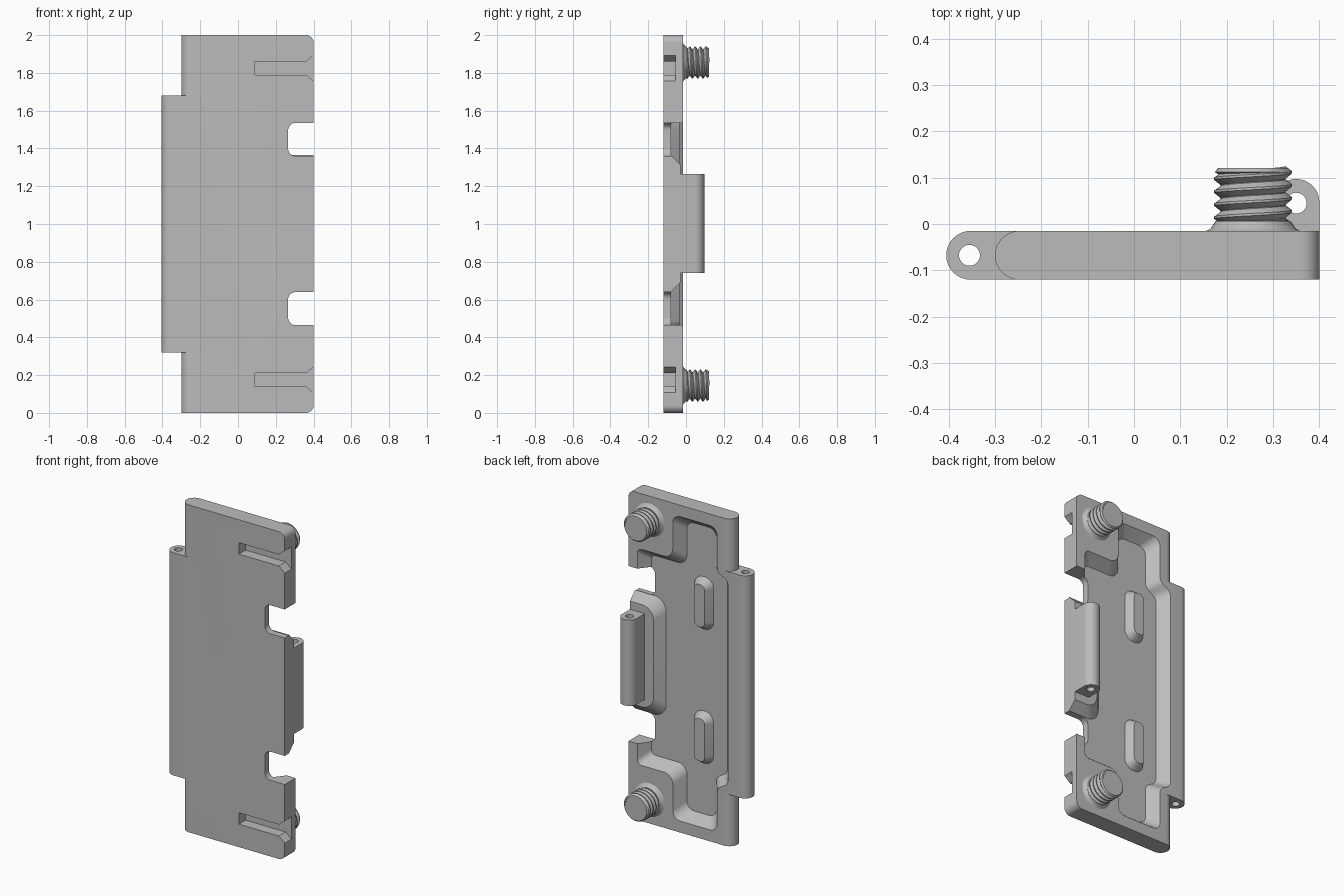
import bpy, bmesh, math
from mathutils import Vector, Matrix

cube = bpy.data.objects.get("Cube")
if cube:
    bpy.data.objects.remove(cube, do_unlink=True)

grey = bpy.data.materials.new("plain grey")
grey.use_nodes = True
grey.diffuse_color = (0.5, 0.5, 0.5, 1)
grey.node_tree.nodes["Principled BSDF"].inputs["Base Color"].default_value = (0.5, 0.5, 0.5, 1)

FRONT, BACK, FLOOR = -0.12, -0.015, -0.08


def rounded(corners, inset=0.0, steps=10):
    """Counter-clockwise corners (u, v, radius), moved inward and rounded."""
    pts = [Vector(c[:2]) for c in corners]
    out = []
    for i, c in enumerate(corners):
        d1 = (pts[i] - pts[i - 1]).normalized()
        d2 = (pts[(i + 1) % len(pts)] - pts[i]).normalized()
        n1, n2 = Vector((-d1.y, d1.x)), Vector((-d2.y, d2.x))
        mitre = (n1 + n2) / (1 + n1.dot(n2))
        p = pts[i] + mitre * inset
        r = c[2] if len(c) > 2 else 0
        if not r:
            out.append(p)
            continue
        turn = math.atan2(d1.x * d2.y - d1.y * d2.x, d1.dot(d2))
        s = math.copysign(r, turn)
        centre = p + mitre * s
        for k in range(steps + 1):
            out.append(centre - Matrix.Rotation(turn * k / steps, 2) @ n1 * s)
    return out


def prism(name, low, high, a, b, axis):
    """Loft between two matching loops at heights a and b along y or z."""
    place = (lambda p, h: (p.x, h, p.y)) if axis == "y" else (lambda p, h: (p.x, p.y, h))
    bm = bmesh.new()
    lo = [bm.verts.new(place(p, a)) for p in low]
    hi = [bm.verts.new(place(p, b)) for p in high]
    bm.faces.new(lo)
    bm.faces.new(hi)
    n = len(lo)
    for i in range(n):
        j = (i + 1) % n
        bm.faces.new((lo[i], lo[j], hi[j], hi[i]))
    bmesh.ops.recalc_face_normals(bm, faces=bm.faces)
    mesh = bpy.data.meshes.new(name)
    bm.to_mesh(mesh)
    bm.free()
    mesh.materials.append(grey)
    ob = bpy.data.objects.new(name, mesh)
    bpy.context.collection.objects.link(ob)
    return ob


def box(name, x, y, z):
    loop = rounded([(x[0], z[0]), (x[1], z[0]), (x[1], z[1]), (x[0], z[1])])
    return prism(name, loop, loop, y[0], y[1], "y")


def straight(name, corners, a, b, axis):
    loop = rounded(corners)
    return prism(name, loop, loop, a, b, axis)


def select(ob):
    bpy.ops.object.select_all(action="DESELECT")
    ob.select_set(True)
    bpy.context.view_layer.objects.active = ob


def boolean(ob, tool, operation):
    select(ob)
    mod = ob.modifiers.new("cut", "BOOLEAN")
    mod.operation, mod.object, mod.solver = operation, tool, "EXACT"
    bpy.ops.object.modifier_apply(modifier=mod.name)
    bpy.data.objects.remove(tool, do_unlink=True)


def smooth(ob):
    select(ob)
    bpy.ops.object.shade_smooth_by_angle(angle=math.radians(30))
    return ob


def pin_hole(ob, x, y):
    r = 0.0225
    square = [(x - r, y - r, r * .999), (x + r, y - r, r * .999),
              (x + r, y + r, r * .999), (x - r, y + r, r * .999)]
    boolean(ob, straight("pin_cutter", square, -0.2, 2.2, "z"), "DIFFERENCE")


def lathe(name, profile, x, z, pitch=0.0, turns=1):
    """Spin a profile of (radius, height) about an axis pointing to the back."""
    mesh = bpy.data.meshes.new(name)
    mesh.from_pydata([(r, 0, h) for r, h in profile],
                     [(i, i + 1) for i in range(len(profile) - 1)], [])
    mesh.materials.append(grey)
    ob = bpy.data.objects.new(name, mesh)
    bpy.context.collection.objects.link(ob)
    select(ob)
    mod = ob.modifiers.new("spin", "SCREW")
    mod.steps = mod.render_steps = 40
    mod.screw_offset, mod.iterations = pitch, turns
    mod.use_merge_vertices, mod.merge_threshold = True, 0.0001
    bpy.ops.object.modifier_apply(modifier=mod.name)
    bm = bmesh.new()
    bm.from_mesh(ob.data)
    bmesh.ops.recalc_face_normals(bm, faces=bm.faces)
    bm.to_mesh(ob.data)
    bm.free()
    ob.rotation_euler.x = -math.pi / 2
    ob.location = (x, 0, z)
    return smooth(ob)


# Plate with a round left edge, joined to the long hinge barrel
R = 0.0524
plate = straight("plate", [(-0.3, FRONT, R), (0.5, FRONT), (0.5, BACK), (-0.3, BACK, R)],
                 -0.1, 2.1, "z")
hinge = straight("hinge", [(-0.405, FRONT, R), (-0.2, FRONT), (-0.2, BACK), (-0.405, BACK, R)],
                 0.32, 1.68, "z")
boolean(plate, hinge, "UNION")

# Outline with rounded right corners and two side notches
half = [(0.4, 0, 0.04), (0.4, 0.465), (0.265, 0.465, 0.04), (0.265, 0.64, 0.04), (0.4, 0.64)]
outline = [(-0.5, 0)] + half + [(c[0], 2 - c[1], *c[2:]) for c in reversed(half)] + [(-0.5, 2)]
boolean(plate, straight("outline_cutter", outline, -0.3, 0.3, "y"), "INTERSECT")

# Tapered pocket in the back, leaving pads under the screws
low_right = [(-0.2, 0.07, 0.05), (0.1, 0.07, 0.05), (0.1, 0.34, 0.06), (0.34, 0.34, 0.03)]
low_left = [(-0.275, 0.38, 0.05), (-0.2, 0.34, 0.05)]
flip = lambda cs: [(x, 2 - z, r) for x, z, r in reversed(cs)]
pocket = low_right + flip(low_right) + flip(low_left) + low_left
boolean(plate, prism("pocket_cutter", rounded(pocket, 0.05), rounded(pocket, -0.01),
                     FLOOR, BACK + 0.013, "y"), "DIFFERENCE")
boolean(plate, box("edge_cutter", (0.28, 0.5), (FLOOR, 0.1), (0.55, 1.45)), "DIFFERENCE")

# Flared slots in the front
for side in (1, -1):
    slot = [(0.09, 0.79), (0.36, 0.79), (0.45, 0.715), (0.45, 0.935), (0.36, 0.86), (0.09, 0.86)]
    slot = [(x, 1 + side * z) for x, z in slot]
    boolean(plate, straight("slot_cutter", slot, -0.3, -0.055, "y"), "DIFFERENCE")
pin_hole(plate, -0.355, -0.0675)
smooth(plate)

# Raised island and the short barrel standing on it
base = [(0.19, 0.64, 0.08), (0.5, 0.64), (0.5, 1.365), (0.19, 1.365, 0.08)]
island = prism("island", rounded(base), rounded(base, 0.05), FLOOR, -0.03, "y")
boolean(island, box("island_trim", (0.4, 0.7), (-0.2, 0.2), (0, 2)), "DIFFERENCE")
smooth(island)
barrel = straight("short_barrel", [(0.3, -0.03), (0.4, -0.03), (0.4, 0.097, 0.0499),
                                   (0.3, 0.097, 0.0499)], 0.74, 1.265, "z")
pin_hole(barrel, 0.35, 0.045)
smooth(barrel)

# Two long bumps on the pocket floor
for name, z in (("upper_bump", 1.41), ("lower_bump", 0.59)):
    w, h, r = 0.065, 0.16, 0.06
    pill = [(-0.066 - w, z - h, r), (-0.066 + w, z - h, r),
            (-0.066 + w, z + h, r), (-0.066 - w, z + h, r)]
    # the top is a smaller pill
    top = [(x + (0.03 if x < -0.066 else -0.03), v + (0.03 if v < z else -0.03), 0.03)
           for x, v, _ in pill]
    smooth(prism(name, rounded(pill), rounded(top), FLOOR, -0.035, "y"))

# Screws with a flared foot, a helical thread and a flat end
for name, z in (("upper", 1.855), ("lower", 0.145)):
    lathe(name + "_screw_core", [(0.103, -0.016), (0.092, -0.01), (0.085, 0), (0.081, 0.006),
                                 (0.07, 0.008), (0.07, 0.105), (0.083, 0.112), (0.075, 0.121),
                                 (0, 0.121)], 0.257, z)
    lathe(name + "_screw_thread", [(0.069, -0.015), (0.084, -0.003), (0.084, 0.002),
                                   (0.069, 0.013)], 0.257, z, 0.028, 4)
